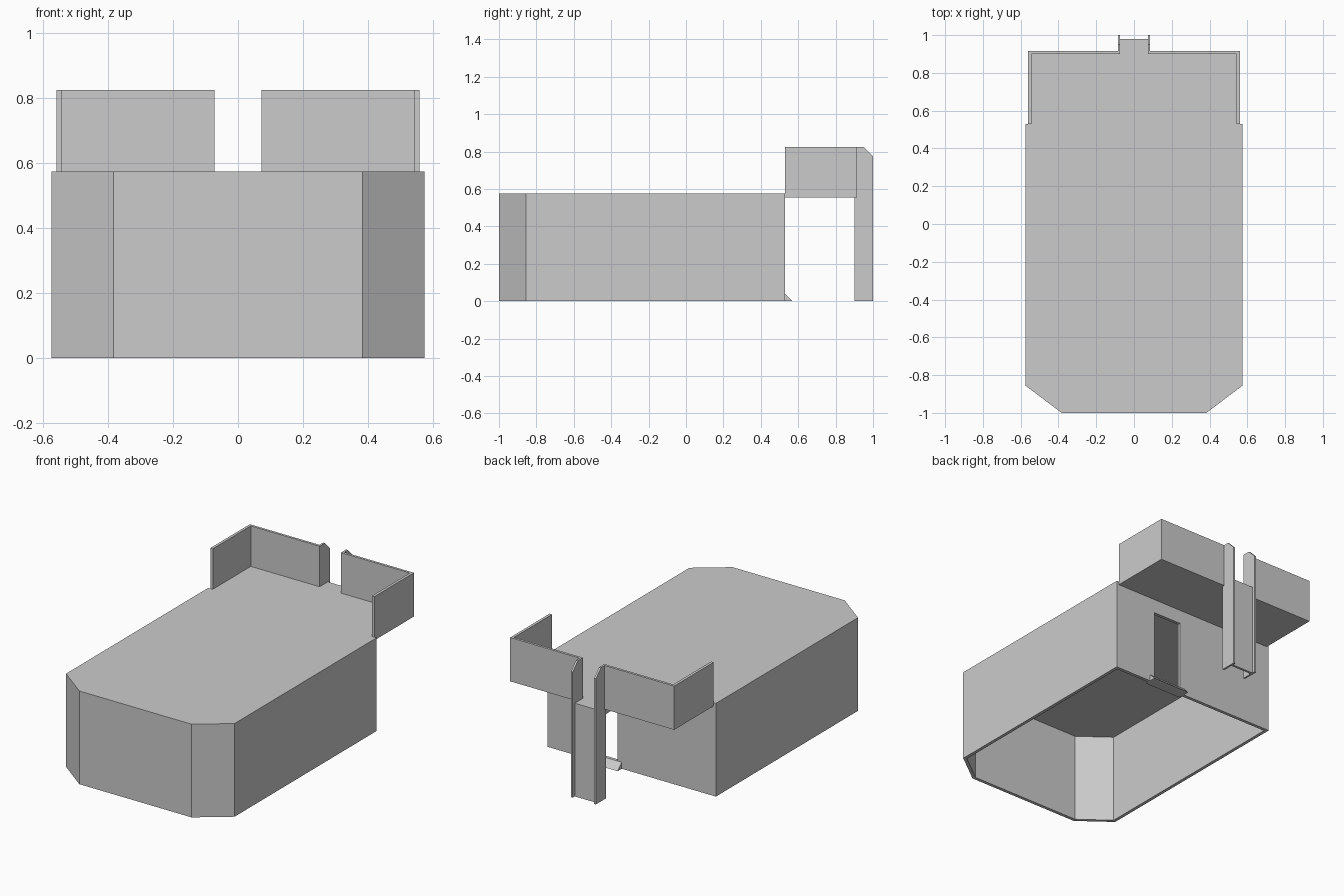
import bpy
import bmesh
from mathutils import Vector

if "Cube" in bpy.data.objects:
    bpy.data.objects.remove(bpy.data.objects["Cube"], do_unlink=True)

# Single plain grey finish
grey = bpy.data.materials.new("plain_grey")
grey.use_nodes = True
colour = (0.6, 0.6, 0.6, 1.0)
grey.diffuse_color = colour
grey.node_tree.nodes["Principled BSDF"].inputs["Base Color"].default_value = colour


def prism(name, outline, direction):
    """Extrude a closed 3D outline along a direction."""
    bm = bmesh.new()
    face = bm.faces.new([bm.verts.new(p) for p in outline])
    grown = bmesh.ops.extrude_face_region(bm, geom=[face])["geom"]
    moved = [v for v in grown if isinstance(v, bmesh.types.BMVert)]
    bmesh.ops.translate(bm, verts=moved, vec=Vector(direction))
    bmesh.ops.recalc_face_normals(bm, faces=bm.faces)
    mesh = bpy.data.meshes.new(name)
    bm.to_mesh(mesh)
    bm.free()
    mesh.materials.append(grey)
    obj = bpy.data.objects.new(name, mesh)
    bpy.context.collection.objects.link(obj)
    return obj


def box(name, x, y, z):
    corners = [(x[0], y[0]), (x[1], y[0]), (x[1], y[1]), (x[0], y[1])]
    return prism(name, [(a, b, z[0]) for a, b in corners], (0, 0, z[1] - z[0]))


def footprint(half, z):
    """Mirror a half outline across x = 0."""
    return [(x, y, z) for x, y in half] + [(-x, y, z) for x, y in reversed(half)]


def cut(target, cutter):
    cutter.hide_render = True
    mod = target.modifiers.new("cut", "BOOLEAN")
    mod.operation = "DIFFERENCE"
    mod.solver = "EXACT"
    mod.object = cutter
    bpy.context.view_layer.objects.active = target
    bpy.ops.object.modifier_apply(modifier=mod.name)
    bpy.data.objects.remove(cutter, do_unlink=True)


ROOF, CEILING, TOP = 0.575, 0.555, 0.825
BACK = 0.53

# Hollow building, open underneath, with a doorway in the back wall
outer = [(0.383, -1), (0.575, -0.855), (0.575, BACK)]
inner = [(0.376, -0.98), (0.555, -0.845), (0.555, BACK - 0.02)]
shell = prism("building_shell", footprint(outer, 0), (0, 0, ROOF))
cut(shell, prism("room_cutter", footprint(inner, -0.1), (0, 0, CEILING + 0.1)))
cut(shell, box("door_cutter", (0.096, 0.288), (0.45, 0.6), (-0.05, 0.468)))

# Door sill sloping to both sides
prism("door_sill", [(0.068, 0.49, 0), (0.068, 0.57, 0), (0.068, BACK, 0.04),
                    (0.068, BACK - 0.02, 0.04)], (0.255, 0, 0))

# Balcony deck with a tongue reaching into the ladder channel
box("balcony_deck", (-0.56, 0.56), (BACK, 0.9), (CEILING, ROOF))
box("deck_tongue", (-0.073, 0.073), (0.9, 0.965), (CEILING, ROOF))

# Channel back plate
box("channel_plate", (-0.073, 0.073), (0.965, 0.98), (0, ROOF))

# Parapets and channel fins, mirrored left and right
fin = [(0.9, 0), (1.0, 0), (1.0, 0.775), (0.95, TOP), (0.9, TOP)]
for side, s in (("left", 1), ("right", -1)):
    box(side + "_side_parapet", (0.543 * s, 0.56 * s), (BACK, 0.915), (CEILING, TOP))
    box(side + "_back_parapet", (0.085 * s, 0.543 * s), (0.9, 0.915), (CEILING, TOP))
    prism(side + "_channel_fin", [(0.073 * s, y, z) for y, z in fin], (0.012 * s, 0, 0))
